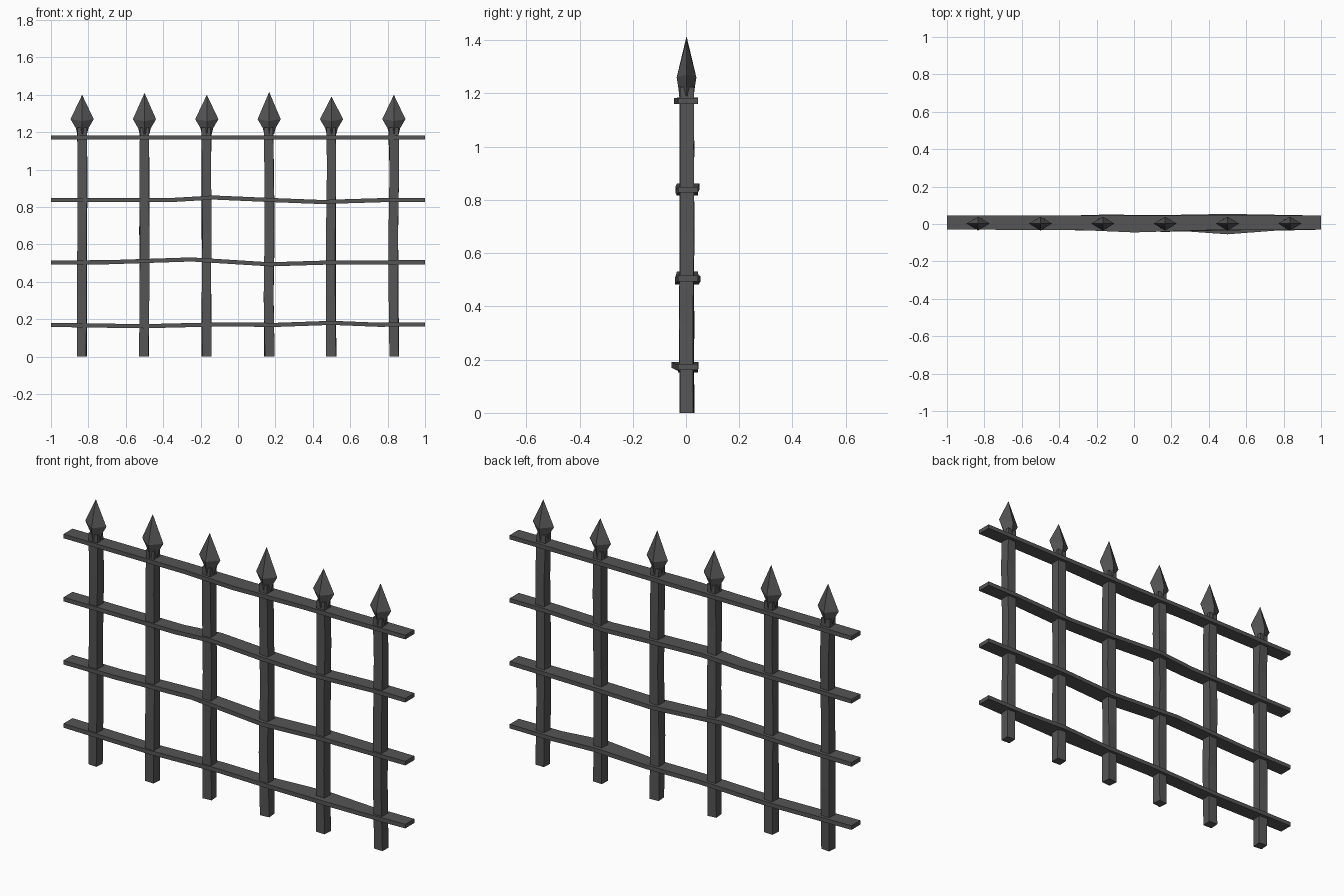
import bpy, bmesh, math, random

if "Cube" in bpy.data.objects:
    bpy.data.objects.remove(bpy.data.objects["Cube"])

random.seed(4)
iron = bpy.data.materials.new("dark_iron")
iron.diffuse_color = (0.09, 0.09, 0.09, 1)
iron.use_nodes = True
iron.node_tree.nodes["Principled BSDF"].inputs["Base Color"].default_value = iron.diffuse_color


def loft(name, rings, tip=None):
    """Skin a list of equal-length vertex rings, closing the ends."""
    bm = bmesh.new()
    loops = [[bm.verts.new(p) for p in ring] for ring in rings]
    n = len(loops[0])
    for a, b in zip(loops, loops[1:]):
        for i in range(n):
            j = (i + 1) % n
            bm.faces.new((a[i], a[j], b[j], b[i]))
    bm.faces.new(loops[0])
    if tip:
        t = bm.verts.new(tip)
        for i in range(n):
            bm.faces.new((loops[-1][i], loops[-1][(i + 1) % n], t))
    else:
        bm.faces.new(loops[-1])
    bmesh.ops.recalc_face_normals(bm, faces=bm.faces)
    mesh = bpy.data.meshes.new(name)
    bm.to_mesh(mesh)
    bm.free()
    mesh.materials.append(iron)
    obj = bpy.data.objects.new(name, mesh)
    bpy.context.collection.objects.link(obj)
    return obj


def jit(a):
    return random.uniform(-a, a)


def square(x, y, z, hx, hy, turn):
    pts = []
    for sx, sy in ((-1, -1), (1, -1), (1, 1), (-1, 1)):
        px, py = sx * hx, sy * hy
        c, s = math.cos(turn), math.sin(turn)
        pts.append((x + px * c - py * s, y + px * s + py * c, z))
    return pts


# Hand-forged square posts with spear heads
tips = [1.40, 1.41, 1.40, 1.415, 1.39, 1.40]
for i, tip in enumerate(tips):
    x = -5 / 6 + i / 3
    rings = []
    for z in (0, 0.33, 0.67, 1.0, 1.225):
        rings.append(square(x + jit(0.003), 0.003 + jit(0.002), z,
                            0.025 + jit(0.001), 0.025 + jit(0.001), jit(0.1)))
    loft("post", rings)

    # Diamond section head: narrow neck, wide shoulder, sharp point
    head = []
    for z, hx, hy in ((1.19, 0.026, 0.027), (1.222, 0.034, 0.031), (1.27, 0.062, 0.037)):
        head.append([(x - hx, 0.002, z), (x, 0.002 - hy, z - 0.01 * (z > 1.25)),
                     (x + hx, 0.002, z), (x, 0.002 + hy, z - 0.01 * (z > 1.25))])
    loft("spear_head", head, (x, 0.002, tip))

# Flat bent rails: (x, z, front y, back y)
F, B = -0.03, 0.045
rails = [
    [(-1, .170, F, B), (-.5, .163, F, B), (-.1, .173, F, B), (.2, .170, -.034, B),
     (.5, .181, -.055, .047), (.75, .171, -.036, B), (1, .172, F, B)],
    [(-1, .504, F, B), (-.7, .505, F, B), (-.25, .520, -.034, B), (.17, .494, -.042, .048),
     (.5, .504, -.034, .054), (1, .505, F, B)],
    [(-1, .838, F, B), (-.35, .838, F, B), (-.13, .851, -.034, .051), (.17, .838, -.04, B),
     (.45, .827, -.034, B), (.8, .838, F, B), (1, .838, F, B)],
    [(-1, 1.172, F, B), (-.3, 1.173, -.032, B), (0, 1.171, -.045, B), (.4, 1.172, -.033, B),
     (1, 1.172, F, B)],
]
for path in rails:
    h = 0.011
    loft("rail", [[(x, f, z - h), (x, b, z - h), (x, b, z + h), (x, f, z + h)]
                  for x, z, f, b in path])
